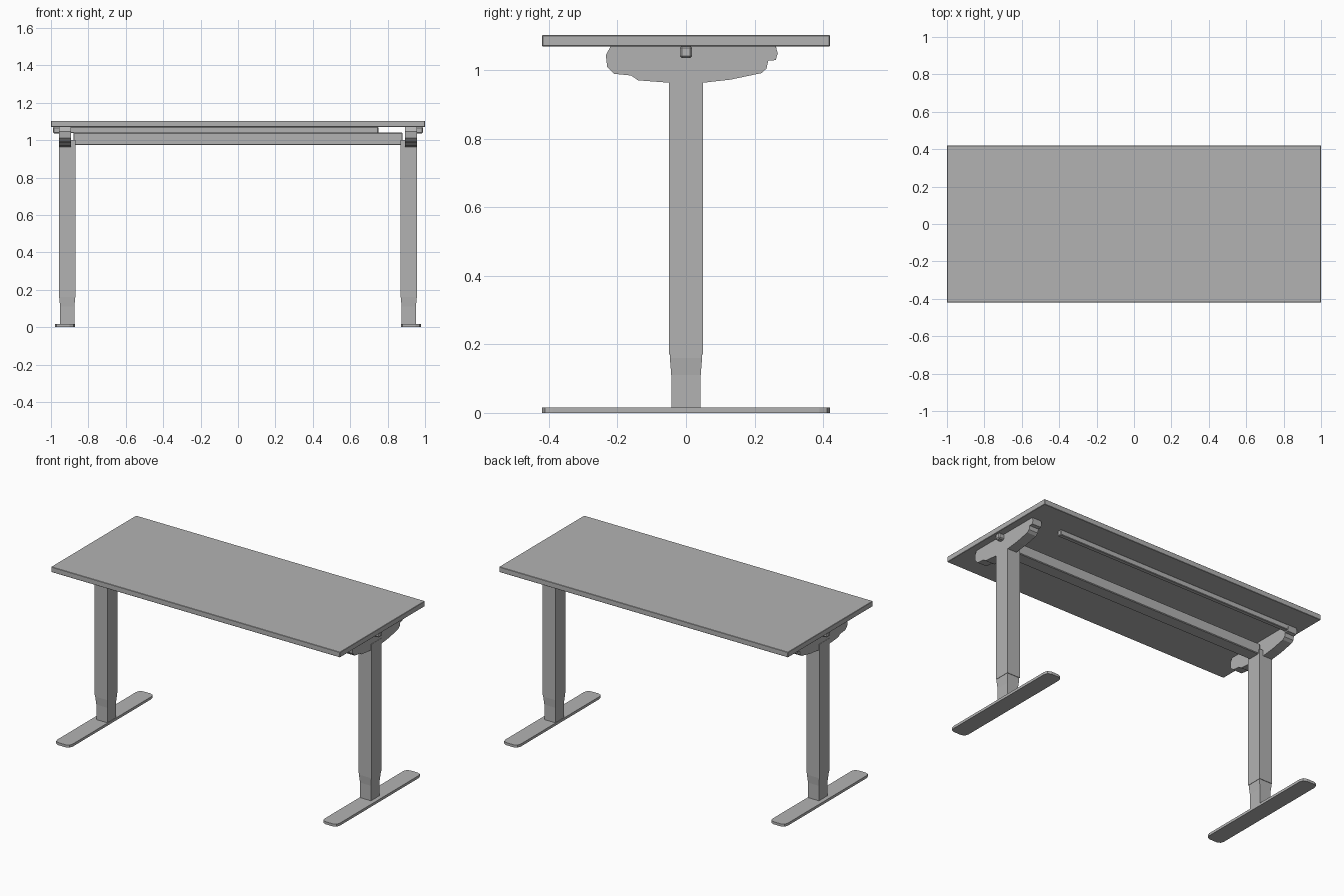
import bpy
import bmesh

cube = bpy.data.objects.get("Cube")
if cube:
    bpy.data.objects.remove(cube, do_unlink=True)

grey = bpy.data.materials.new("mid grey")
grey.use_nodes = True
COLOUR = (0.45, 0.45, 0.45, 1)
grey.diffuse_color = COLOUR
grey.node_tree.nodes["Principled BSDF"].inputs["Base Color"].default_value = COLOUR


def finish(bm, name, bevel=0):
    bmesh.ops.recalc_face_normals(bm, faces=bm.faces)
    mesh = bpy.data.meshes.new(name)
    bm.to_mesh(mesh)
    bm.free()
    mesh.materials.append(grey)
    obj = bpy.data.objects.new(name, mesh)
    bpy.context.collection.objects.link(obj)
    if bevel:
        mod = obj.modifiers.new("edge", "BEVEL")
        mod.width = bevel
        mod.segments = 1
    return obj


def box(name, xs, ys, zs, bevel=0):
    bm = bmesh.new()
    bmesh.ops.create_cube(bm, size=1)
    for v in bm.verts:
        for i, (lo, hi) in enumerate((xs, ys, zs)):
            v.co[i] = lo if v.co[i] < 0 else hi
    return finish(bm, name, bevel)


def prism(name, outline, place, lo, hi):
    """Extrude a 2D outline from lo to hi; place maps (a, b, depth) to xyz."""
    bm = bmesh.new()
    face = bm.faces.new([bm.verts.new(place(a, b, lo)) for a, b in outline])
    result = bmesh.ops.extrude_face_region(bm, geom=[face])
    step = [q - p for p, q in zip(place(0, 0, lo), place(0, 0, hi))]
    bmesh.ops.translate(bm, vec=step,
                        verts=[v for v in result["geom"] if isinstance(v, bmesh.types.BMVert)])
    return finish(bm, name)


def loft(name, cx, sections):
    """Stack rectangular sections (half x, half y, z) into a closed column."""
    bm = bmesh.new()
    rings = [[bm.verts.new((cx + sx * hx, sy * hy, z))
              for sx, sy in ((-1, -1), (1, -1), (1, 1), (-1, 1))] for hx, hy, z in sections]
    for a, b in zip(rings, rings[1:]):
        for i in range(4):
            j = (i + 1) % 4
            bm.faces.new((a[i], a[j], b[j], b[i]))
    bm.faces.new(rings[0])
    bm.faces.new(rings[-1])
    return finish(bm, name)


# Side outline (y, z) of the arm that carries the top
ARM = [(-.22, 1.07), (-.234, 1.045), (-.23, 1.01), (-.21, .99), (-.16, .985),
       (-.14, .971), (-.05, .964), (.05, .964), (.13, .973), (.22, .992),
       (.235, 1.005), (.24, 1.028), (.262, 1.03), (.268, 1.05), (.262, 1.07)]

# Plan outline (x, y) of a foot, with softened tips
tip = [(.053, .39), (.046, .411), (.025, .42)]
half = tip + [(-x, y) for x, y in reversed(tip)]
FOOT = half + [(-x, -y) for x, y in half]

# Worktop
box("tabletop", (-1, 1), (-.42, .42), (1.07, 1.103), .002)

# Leg assemblies
for side, s in (("left", 1), ("right", -1)):
    cx = s * .913
    prism(side + "_foot", FOOT, lambda a, b, d: (s * .925 + a, b, d), 0, .016)
    loft(side + "_lower_leg", cx, [(.038, .043, .014), (.038, .043, .11),
                                   (.043, .047, .16), (.043, .047, .2)])
    loft(side + "_upper_leg", cx, [(.045, .05, .17), (.045, .05, 1.0)])
    prism(side + "_support_arm", ARM, lambda a, b, d: (s * d, a, b), .893, .956)
    box(side + "_arm_bolt", sorted((s * .95, s * .99)), (-.018, .018), (1.036, 1.072), .006)

# Crossbeam between the legs and thin rail under the back of the top
box("crossbeam", (-.88, .88), (-.04, .04), (.973, 1.04), .004)
box("cable_rail", (-.91, .75), (.236, .264), (1.037, 1.07), .003)
